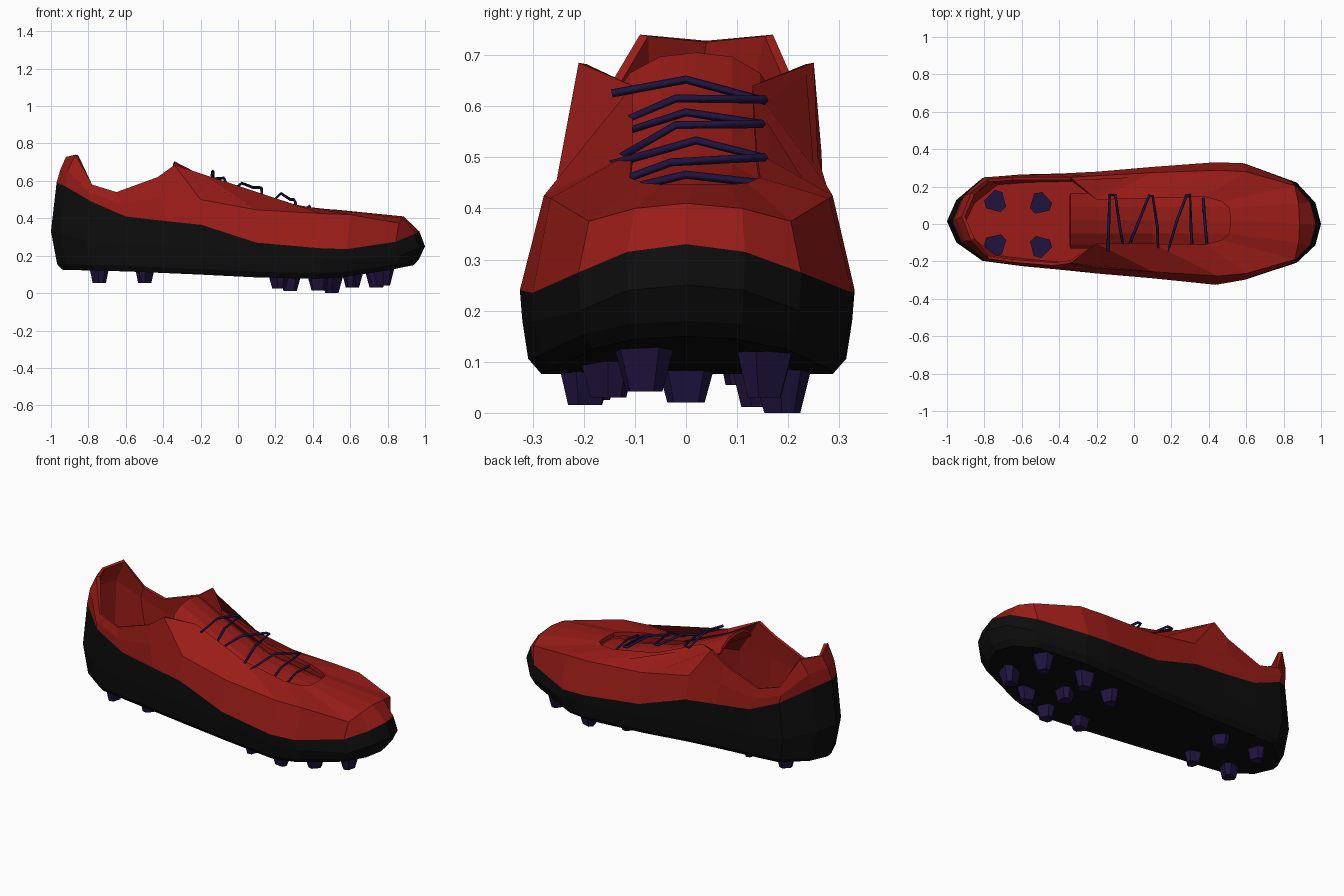
import bpy, bmesh, math

if "Cube" in bpy.data.objects:
    bpy.data.objects.remove(bpy.data.objects["Cube"])


def material(name, rgb):
    m = bpy.data.materials.new(name)
    m.diffuse_color = (*rgb, 1)
    m.use_nodes = True
    m.node_tree.nodes["Principled BSDF"].inputs["Base Color"].default_value = m.diffuse_color
    return m


RED = material("red", (0.33, 0.012, 0.009))
BLACK = material("black", (0.004, 0.004, 0.004))
PURPLE = material("dark_purple", (0.014, 0.007, 0.05))


def finish(name, bm, mat):
    bmesh.ops.recalc_face_normals(bm, faces=bm.faces)
    me = bpy.data.meshes.new(name)
    bm.to_mesh(me)
    bm.free()
    me.materials.append(mat)
    ob = bpy.data.objects.new(name, me)
    bpy.context.collection.objects.link(ob)
    return ob


def lerp(table, x):
    for (x0, a), (x1, b) in zip(table, table[1:]):
        if x <= x1:
            return a + (b - a) * max(0, (x - x0) / (x1 - x0))
    return table[-1][1]


def ring(level):
    """Closed loop from heel-to-toe stations (x, y_left, y_right, z)."""
    left = [(x, a, z) for x, a, b, z in level]
    right = [(x, b, z) for x, a, b, z in level[1:-1]]
    return left + right[::-1]


def loft(name, levels, mat):
    """Skin stacked loops and close the last one with cross strips."""
    bm = bmesh.new()
    loops = [[bm.verts.new(p) for p in ring(l)] for l in levels]
    n = len(loops[0])
    for a, b in zip(loops, loops[1:]):
        for i in range(n):
            j = (i + 1) % n
            bm.faces.new((a[i], a[j], b[j], b[i]))
    c = loops[-1]
    for i in range(n // 2):
        strip = [c[i], c[i + 1], c[-i - 1], c[-i % n]]
        bm.faces.new(list(dict.fromkeys(strip)))
    return finish(name, bm, mat)


# Widest outline of the shoe: x, left y, right y
outline = [(-1, .015, .015), (-.95, .13, -.10), (-.81, .25, -.20), (-.62, .265, -.225),
           (-.40, .27, -.245), (-.20, .28, -.265), (.10, .305, -.29), (.45, .33, -.325),
           (.60, .325, -.30), (.87, .225, -.21), (.97, .115, -.115), (1, 0, 0)]
ground = [(-1, .125), (-.6, .115), (0, .09), (.35, .07), (.6, .085), (.87, .125), (1, .15)]
bulge_z = [.33, .32, .28, .26, .25, .24, .20, .18, .18, .20, .24, .25]
seam_z = [.59, .57, .49, .41, .385, .365, .27, .24, .235, .275, .315, .33]


def scaled(sx, sy, zs):
    return [(x * sx, a * sy, b * sy, z) for (x, a, b), z in zip(outline, zs)]


def over_ground(h):
    return [lerp(ground, x) + h for x, a, b in outline]


bottom = scaled(.94, .87, over_ground(0))
lip = scaled(.967, .95, over_ground(.03))
bulge = scaled(1, .985, bulge_z)
seam = scaled(.97, 1, seam_z)

# Crease running round the upper
crease = [(-.95, .025, .025, .66), (-.91, .15, -.09, .655), (-.80, .25, -.195, .54),
          (-.63, .26, -.22, .48), (-.41, .265, -.235, .51), (-.20, .258, -.235, .50),
          (.10, .275, -.255, .445), (.45, .287, -.278, .425), (.60, .28, -.265, .42),
          (.86, .205, -.19, .375), (.88, .11, -.10, .40), (.885, 0, 0, .41)]
# Collar edge continuing into the throat of the lacing
collar = [(-.92, .04, .04, .728), (-.87, .17, -.09, .74), (-.78, .24, -.185, .58),
          (-.65, .25, -.205, .54), (-.43, .25, -.222, .62), (-.34, .25, -.21, .685),
          (-.20, .13, -.105, .64), (.10, .138, -.105, .51), (.38, .145, -.11, .46),
          (.47, .12, -.085, .45), (.51, .085, -.05, .447), (.515, .02, .02, .447)]


def inset(level, t, dz):
    out = []
    for i, (x, a, b, z) in enumerate(level):
        s = 0 if a == b else t
        dx = t if i < 2 else -t if i > 8 else 0
        out.append((x + dx, a - s, b + s, z - dz))
    return out


inner_collar = inset(collar[:6], .016, .003) + [(x, a, b, z - .025) for x, a, b, z in collar[6:]]
inner_crease = inset(crease, .02, .03)
inner_wall = scaled(.94, .91, bulge_z)
floor = scaled(.9, .84, over_ground(.035))

# Black sole shell and red upper with its lining
loft("sole", [seam, bulge, lip, bottom], BLACK)
loft("upper", [seam, crease, collar, inner_collar, inner_crease, inner_wall, floor], RED)

# Arched tongue under the laces
bm = bmesh.new()
spine = [(-.34, .705), (-.20, .632), (.10, .495), (.40, .42), (.53, .405)]
arch = [(-.13, -.07), (-.11, -.04), (-.05, -.008), (.02, 0), (.09, -.008), (.145, -.04), (.165, -.07)]
rows = [[bm.verts.new((x, y, z + d * (1 if x < .3 else .4))) for y, d in arch] for x, z in spine]
for a, b in zip(rows, rows[1:]):
    for i in range(len(arch) - 1):
        bm.faces.new((a[i], a[i + 1], b[i + 1], b[i]))
tongue = finish("tongue", bm, RED)
mod = tongue.modifiers.new("thickness", 'SOLIDIFY')
mod.thickness = .015
mod.offset = -1

# One zigzag lace with a square section
lace_path = [(-.14, -.145, .625), (-.135, 0, .652), (-.13, .155, .61), (-.10, .155, .613),
             (-.075, -.02, .615), (-.05, -.16, .555), (-.04, -.15, .54), (.02, 0, .588),
             (.08, .15, .565), (.10, .15, .565), (.125, -.02, .563), (.13, -.155, .485),
             (.18, -.15, .485), (.23, .02, .533), (.28, .15, .5), (.30, .155, .5),
             (.305, -.03, .49), (.315, -.16, .442)]
lace_end = [(.37, .14, .45), (.38, 0, .466), (.39, -.11, .44)]
cu = bpy.data.curves.new("laces", 'CURVE')
cu.dimensions = '3D'
cu.bevel_depth = .008
cu.bevel_resolution = 0
cu.use_fill_caps = True
for path in (lace_path, lace_end):
    sp = cu.splines.new('POLY')
    sp.points.add(len(path) - 1)
    for p, co in zip(sp.points, path):
        p.co = (*co, 1)
cu.materials.append(PURPLE)
bpy.context.collection.objects.link(bpy.data.objects.new("laces", cu))


# Tapered studs with blunt triangular section, pointing at the pad centre
def stud(name, x, y, z, top, centre):
    bm = bmesh.new()
    turn = math.atan2(-y, centre - x)
    angles = [turn + math.radians(120 * k + d) for k in range(3) for d in (-20, 20)]
    lo, hi = ([bm.verts.new((x + r * math.cos(a), y + r * math.sin(a), h)) for a in angles]
              for r, h in ((.037, z), (.062, top)))
    for i in range(6):
        j = (i + 1) % 6
        bm.faces.new((lo[i], lo[j], hi[j], hi[i]))
    bm.faces.new(lo)
    bm.faces.new(hi)
    finish(name, bm, PURPLE)


for i, (x, y) in enumerate([(-.74, .12), (-.50, .11), (-.74, -.11), (-.50, -.12)]):
    stud(f"heel_stud_{i + 1}", x, y, .055, .17, -.62)
front = [(.22, -.18, .025), (.28, .14, .012), (.43, -.20, .015), (.50, .19, 0),
         (.47, 0, .02), (.61, -.15, .03), (.74, .15, .03), (.78, -.08, .042)]
for i, (x, y, z) in enumerate(front):
    stud(f"front_stud_{i + 1}", x, y, z, z + .09, .45)
